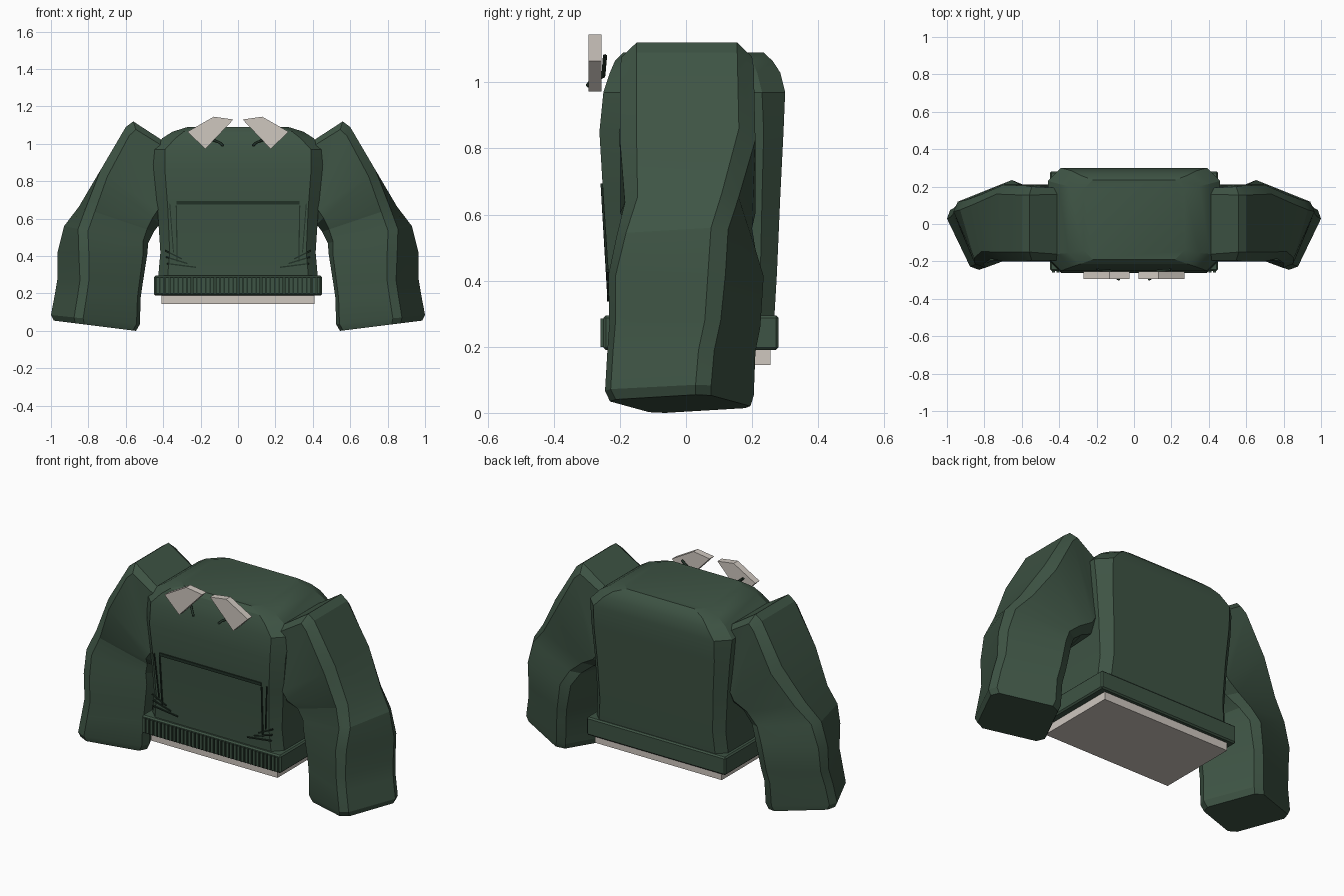
import bpy, bmesh
from math import sin, cos, radians
from mathutils import Vector

if "Cube" in bpy.data.objects:
    bpy.data.objects.remove(bpy.data.objects["Cube"])


def material(name, rgb):
    m = bpy.data.materials.new(name)
    m.use_nodes = True
    m.diffuse_color = (*rgb, 1)
    m.node_tree.nodes["Principled BSDF"].inputs["Base Color"].default_value = (*rgb, 1)
    return m


GREEN = material("knit green", (0.048, 0.088, 0.058))
DARK = material("seam green", (0.016, 0.032, 0.021))
CREAM = material("shirt cream", (0.62, 0.57, 0.52))


def finish(bm, name, mat, smooth=None):
    bmesh.ops.recalc_face_normals(bm, faces=bm.faces)
    me = bpy.data.meshes.new(name)
    bm.to_mesh(me)
    bm.free()
    ob = bpy.data.objects.new(name, me)
    bpy.context.collection.objects.link(ob)
    me.materials.append(mat)
    if smooth:
        bpy.ops.object.select_all(action="DESELECT")
        ob.select_set(True)
        bpy.context.view_layer.objects.active = ob
        bpy.ops.object.shade_smooth_by_angle(angle=radians(smooth))
    return ob


def loft(name, rings, mat, smooth=None):
    bm = bmesh.new()
    loops = [[bm.verts.new(p) for p in r] for r in rings]
    n = len(loops[0])
    for a, b in zip(loops, loops[1:]):
        for i in range(n):
            j = (i + 1) % n
            bm.faces.new((a[i], a[j], b[j], b[i]))
    bm.faces.new(loops[0])
    bm.faces.new(loops[-1])
    return finish(bm, name, mat, smooth)


def box(name, x, y, z, mat, bevel=0):
    bm = bmesh.new()
    bmesh.ops.create_cube(bm, size=1)
    for v in bm.verts:
        for i, (lo, hi) in enumerate((x, y, z)):
            v.co[i] = lo if v.co[i] < 0 else hi
    if bevel:
        bmesh.ops.bevel(bm, geom=bm.edges[:], offset=bevel, segments=1, affect="EDGES")
    return finish(bm, name, mat)


def cut_rect(a, b, c):
    """Rectangle outline with cut corners."""
    return [(a - c, -b), (a, c - b), (a, b - c), (a - c, b),
            (c - a, b), (-a, b - c), (-a, c - b), (c - a, -b)]


# Torso: height, half width, front, back, corner cut
TORSO = [(0.25, 0.43, -0.23, 0.265, 0.05), (0.42, 0.415, -0.235, 0.275, 0.05),
         (0.65, 0.43, -0.25, 0.285, 0.055), (0.85, 0.45, -0.262, 0.295, 0.06),
         (0.97, 0.46, -0.25, 0.3, 0.07), (1.03, 0.405, -0.23, 0.285, 0.07),
         (1.065, 0.35, -0.215, 0.262, 0.06), (1.09, 0.27, -0.19, 0.235, 0.05)]
loft("sweater_body", [[(x, (f + k) / 2 + y, z) for x, y in cut_rect(w, (k - f) / 2, c)]
                      for z, w, f, k, c in TORSO], GREEN, 20)


def front_y(z):
    for a, b in zip(TORSO, TORSO[1:]):
        if a[0] <= z <= b[0]:
            return a[2] + (b[2] - a[2]) * (z - a[0]) / (b[0] - a[0])
    return TORSO[0][2]


# Hem with raised ribs, and the shirt tail below it
box("hem_band", (-0.45, 0.45), (-0.25, 0.28), (0.19, 0.295), GREEN, 0.008)
box("shirt_tail", (-0.41, 0.41), (-0.22, 0.255), (0.145, 0.2), CREAM)
RIBS = 36
for i in range(RIBS):
    x = -0.43 + 0.86 * i / (RIBS - 1)
    box("hem_rib", (x - 0.008, x + 0.008), (-0.259, -0.245), (0.2, 0.285), GREEN)
    if i:
        box("hem_groove", (x - 0.016, x - 0.009), (-0.2515, -0.245), (0.2, 0.285), DARK)

# Sleeve: outer x z, inner x z, front, back, twist, corner cut
SLEEVE = [(0.36, 0.99, 0.33, 0.62, -0.195, 0.19, 0, 0.03),
          (0.56, 1.12, 0.4, 0.61, -0.195, 0.2, 0, 0.045),
          (0.6, 1.09, 0.41, 0.6, -0.2, 0.205, 0, 0.05),
          (0.735, 0.86, 0.42, 0.57, -0.2, 0.21, 0, 0.05),
          (0.85, 0.665, 0.45, 0.53, -0.185, 0.2, 8, 0.05),
          (0.93, 0.56, 0.48, 0.47, -0.21, 0.21, 16, 0.05),
          (0.965, 0.42, 0.485, 0.41, -0.235, 0.235, 22, 0.05),
          (0.965, 0.28, 0.51, 0.25, -0.232, 0.225, 24, 0.045),
          (0.98, 0.19, 0.52, 0.18, -0.238, 0.21, 25, 0.045),
          (1.0, 0.085, 0.525, 0.035, -0.245, 0.205, 25, 0.045),
          (0.985, 0.055, 0.545, 0.0, -0.23, 0.195, 25, 0.045)]


def sleeve_ring(s, side):
    outer, inner = Vector((s[0], 0, s[1])), Vector((s[2], 0, s[3]))
    a, b, t = (outer - inner).length / 2, (s[5] - s[4]) / 2, radians(s[6])
    pts = [(u * cos(t) + v * sin(t), v * cos(t) - u * sin(t)) for u, v in cut_rect(a, b, s[7])]
    ku = a / max(u for u, v in pts)
    kv = b / max(v for u, v in pts)
    mid, axis = (outer + inner) / 2, (outer - inner).normalized()
    ring = []
    for u, v in pts:
        p = mid + axis * u * ku
        ring.append((p.x * side, (s[4] + s[5]) / 2 + v * kv, p.z))
    return ring


def prism(name, pts, y0, y1, mat):
    return loft(name, [[(x, y, z) for x, z in pts] for y in (y0, y1)], mat)


def strip(name, p, q, width):
    """Thin stitched line lying on the chest."""
    p, q = Vector(p), Vector(q)
    n = (q - p).orthogonal().normalized() * width / 2
    corners = (p - n, q - n, q + n, p + n)
    loft(name, [[(c.x, front_y(c.y) + d, c.y) for c in corners] for d in (-0.006, 0.003)], DARK)


# Chest pocket opening
strip("pocket_seam", (-0.33, 0.685), (0.33, 0.685), 0.018)

for side, label in ((1, "left"), (-1, "right")):
    loft(label + "_sleeve", [sleeve_ring(s, side) for s in SLEEVE], GREEN, 20)

    # Collar wing
    wing = [(0.025, 1.13), (0.13, 1.145), (0.27, 1.065), (0.175, 0.972)]
    prism(label + "_collar_wing", [(x * side, z) for x, z in wing], -0.295, -0.255, CREAM)

    # Small cord under the collar
    cu = bpy.data.curves.new(label + "_collar_cord", "CURVE")
    cu.dimensions = "3D"
    cu.bevel_depth = 0.007
    cu.bevel_resolution = 1
    sp = cu.splines.new("POLY")
    cord = [(0.08, -0.297, 0.99), (0.095, -0.285, 1.005), (0.13, -0.25, 1.02), (0.2, -0.245, 1.08)]
    sp.points.add(len(cord) - 1)
    for pt, (x, y, z) in zip(sp.points, cord):
        pt.co = (x * side, y, z, 1)
    cu.materials.append(DARK)
    bpy.context.collection.objects.link(bpy.data.objects.new(label + "_collar_cord", cu))

    # Pocket side seams and gathered folds
    folds = [((0.33, 0.67), (0.325, 0.37), 0.006), ((0.365, 0.68), (0.345, 0.42), 0.005),
             ((0.39, 0.43), (0.3, 0.385), 0.007), ((0.385, 0.395), (0.27, 0.36), 0.007),
             ((0.38, 0.36), (0.225, 0.34), 0.007)]
    for p, q, w in folds:
        strip(label + "_fold", (p[0] * side, p[1]), (q[0] * side, q[1]), w)
